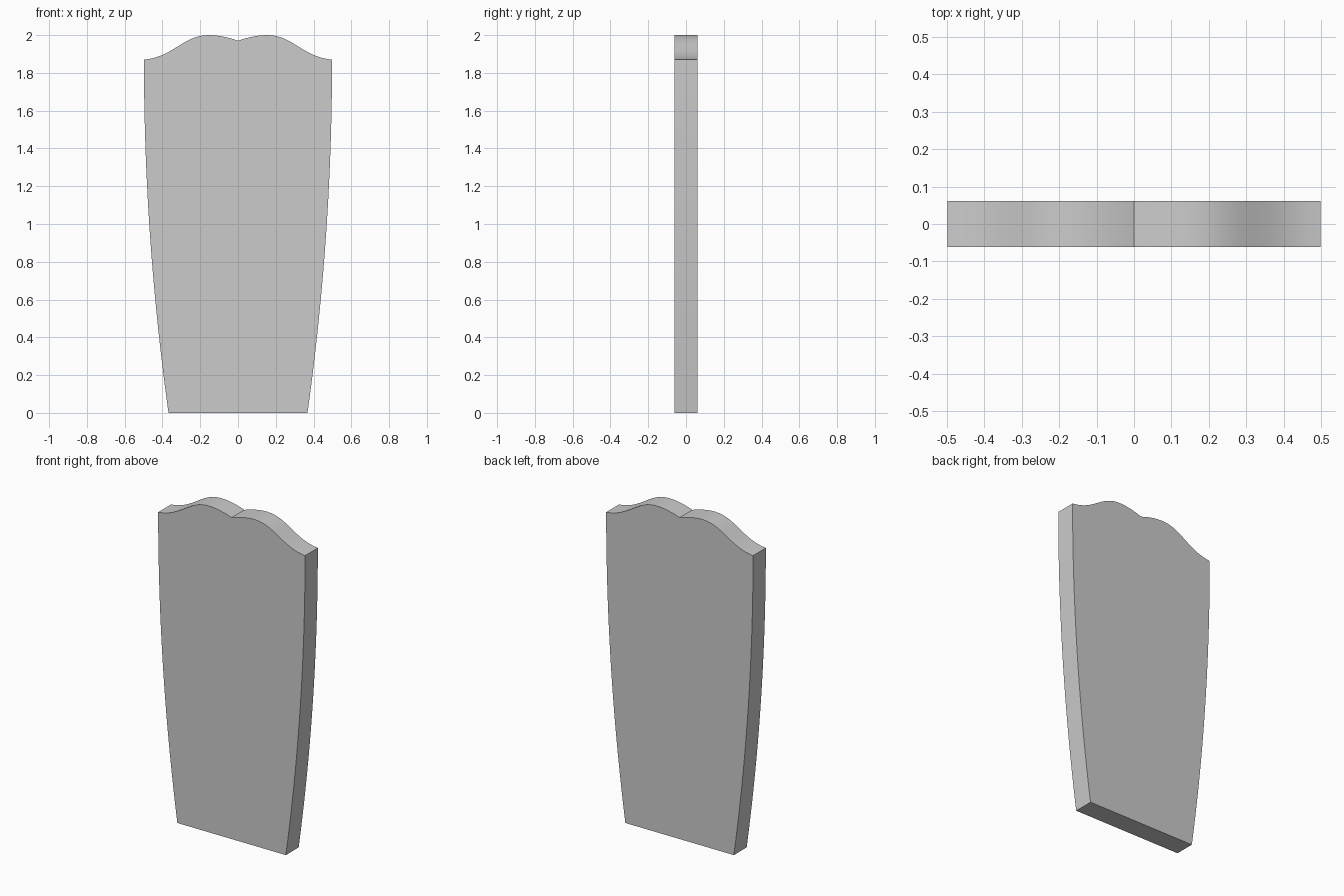
import bpy, bmesh
from mathutils import Vector
from mathutils.geometry import interpolate_bezier

if "Cube" in bpy.data.objects:
    bpy.data.objects.remove(bpy.data.objects["Cube"])

HALF_DEPTH = 0.062


def arc(p0, h0, h1, p1, n):
    pts = [Vector((x, 0, z)) for x, z in (p0, h0, h1, p1)]
    return [(p.x, p.z) for p in interpolate_bezier(*pts, n)]


# Right half outline: bowed side, S-curved shoulder, hump down to the centre notch
side = [(0.498 - 0.13 * (1 - i / 20) ** 2, 1.87 * i / 20) for i in range(21)]
shoulder = arc((0.498, 1.87), (0.34, 1.885), (0.29, 2.0), (0.155, 2.0), 17)
hump = arc((0.155, 2.0), (0.105, 2.0), (0.05, 1.988), (0.0, 1.97), 10)
half = side + shoulder[1:] + hump[1:]

# Mirror for the left half
outline = half + [(-x, z) for x, z in reversed(half[:-1])]

# Extrude the outline into a slab
bm = bmesh.new()
face = bm.faces.new([bm.verts.new((x, -HALF_DEPTH, z)) for x, z in outline])
ext = bmesh.ops.extrude_face_region(bm, geom=[face], use_keep_orig=True)
moved = [v for v in ext["geom"] if isinstance(v, bmesh.types.BMVert)]
bmesh.ops.translate(bm, verts=moved, vec=(0, 2 * HALF_DEPTH, 0))
bmesh.ops.recalc_face_normals(bm, faces=bm.faces)

mesh = bpy.data.meshes.new("shaped_panel")
bm.to_mesh(mesh)
bm.free()
panel = bpy.data.objects.new("shaped_panel", mesh)
bpy.context.collection.objects.link(panel)

# Smooth the curved rim, keep corners and notch sharp
bpy.context.view_layer.objects.active = panel
panel.select_set(True)
bpy.ops.object.shade_smooth_by_angle(angle=0.35)
